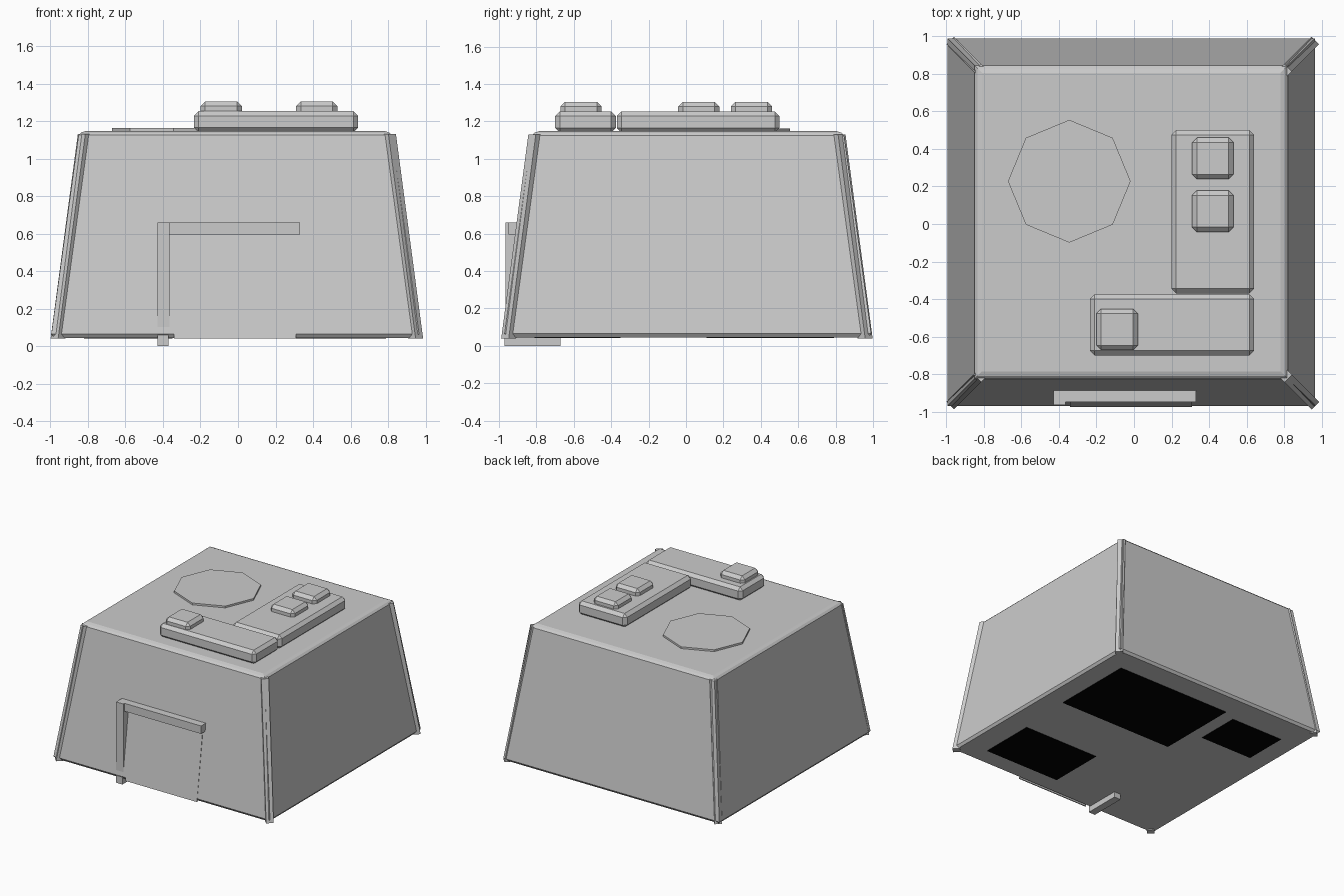
import bpy
import bmesh
import math

if "Cube" in bpy.data.objects:
    bpy.data.objects.remove(bpy.data.objects["Cube"], do_unlink=True)


def make_material(name, color):
    mat = bpy.data.materials.new(name)
    mat.use_nodes = True
    mat.diffuse_color = color
    mat.node_tree.nodes["Principled BSDF"].inputs["Base Color"].default_value = color
    return mat


GREY = make_material("light grey", (0.6, 0.6, 0.6, 1))
BLACK = make_material("black", (0, 0, 0, 1))
CX, CY = -0.015, 0.01  # centre of the body


def finish(name, bm, mat):
    bmesh.ops.recalc_face_normals(bm, faces=bm.faces)
    mesh = bpy.data.meshes.new(name)
    bm.to_mesh(mesh)
    bm.free()
    mesh.materials.append(mat)
    obj = bpy.data.objects.new(name, mesh)
    bpy.context.collection.objects.link(obj)
    return obj


def loft(name, rings, mat=GREY):
    """Skin a stack of equally sized point rings and cap both ends."""
    bm = bmesh.new()
    loops = [[bm.verts.new(p) for p in ring] for ring in rings]
    for low, high in zip(loops, loops[1:]):
        for i in range(len(low)):
            j = (i + 1) % len(low)
            bm.faces.new((low[i], low[j], high[j], high[i]))
    bm.faces.new(loops[0][::-1])
    bm.faces.new(loops[-1])
    return finish(name, bm, mat)


def square(half, z):
    return [(CX + sx * half, CY + sy * half, z)
            for sx, sy in ((-1, -1), (1, -1), (1, 1), (-1, 1))]


def box(name, x, y, z, mat=GREY, bevel=0):
    ring = [(x[0], y[0]), (x[1], y[0]), (x[1], y[1]), (x[0], y[1])]
    obj = loft(name, [[(px, py, h) for px, py in ring] for h in z], mat)
    if bevel:
        mod = obj.modifiers.new("chamfer", "BEVEL")
        mod.width = bevel
        mod.segments = 1
    return obj


# Tapered body with chamfered floor and roof edges
loft("body", [square(h, z) for h, z in
              ((0.965, 0.045), (0.98, 0.065), (0.835, 1.125), (0.82, 1.14), (0.795, 1.148))])


# Diagonal corner posts
def post_ring(sx, sy, half, z):
    w, d = 0.02, 0.04
    x, y = -0.006 + sx * half, 0.005 + sy * half
    return [(x + sx * w, y - sy * w, z), (x - sx * w, y + sy * w, z),
            (x - sx * (w + d), y + sy * (w - d), z),
            (x + sx * (w - d), y - sy * (w + d), z)]


for sx, side in ((-1, "right"), (1, "left")):
    for sy, end in ((-1, "front"), (1, "back")):
        loft(f"{end}_{side}_corner_post",
             [post_ring(sx, sy, 0.973, 0.04), post_ring(sx, sy, 0.828, 1.13)])

# Door panel lying on the sloping front wall
def door_ring(y, z):
    return [(-0.34, y, z), (0.31, y, z), (0.31, y + 0.008, z), (-0.34, y + 0.008, z)]


loft("door", [door_ring(-0.975, 0.04), door_ring(-0.901, 0.6)])

# Door frame: upright, lintel and foot
box("door_upright", (-0.43, -0.365), (-0.965, -0.85), (0.06, 0.66))
box("door_lintel", (-0.365, 0.33), (-0.95, -0.85), (0.595, 0.66))
box("door_foot", (-0.43, -0.37), (-0.97, -0.67), (0, 0.06))

# Octagonal roof hatch
loft("roof_hatch", [[(-0.345 + 0.327 * math.cos(k * math.pi / 4),
                      0.228 + 0.327 * math.sin(k * math.pi / 4), z) for k in range(8)]
                    for z in (1.14, 1.163)])

# Chamfered roof units and the vents on them
box("long_roof_unit", (0.20, 0.64), (-0.37, 0.50), (1.14, 1.253), bevel=0.025)
box("front_roof_unit", (-0.235, 0.64), (-0.70, -0.375), (1.14, 1.253), bevel=0.025)
for n, (x, y) in enumerate(((0.42, 0.35), (0.42, 0.068), (-0.09, -0.562))):
    box(f"roof_vent_{n + 1}", (x - 0.11, x + 0.11), (y - 0.11, y + 0.11),
        (1.2, 1.305), bevel=0.025)

# Black floor panels
for name, x, y in (("large", (-0.24, 0.79), (0.11, 0.79)),
                   ("medium", (0.08, 0.76), (-0.81, -0.35)),
                   ("small", (-0.82, -0.35), (0.38, 0.74))):
    box(f"{name}_floor_panel", x, y, (0.041, 0.048), BLACK)
